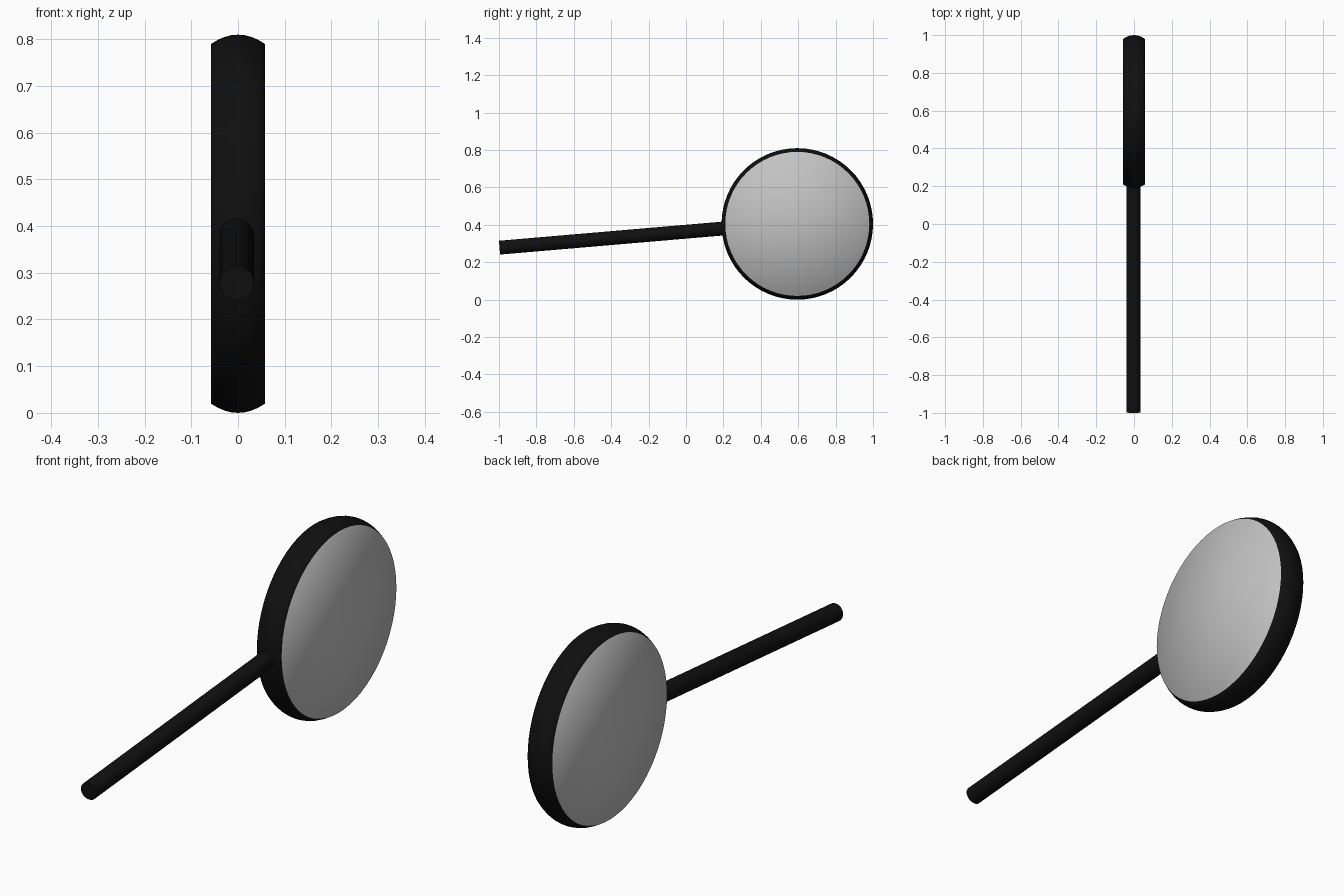
import bpy, bmesh, math
from mathutils import Vector

cube = bpy.data.objects.get("Cube")
if cube:
    bpy.data.objects.remove(cube, do_unlink=True)


def make_material(name, value):
    mat = bpy.data.materials.new(name)
    mat.use_nodes = True
    color = (value, value, value, 1)
    mat.diffuse_color = color
    mat.node_tree.nodes["Principled BSDF"].inputs["Base Color"].default_value = color
    return mat


black = make_material("black_frame", 0.005)
glass = make_material("grey_glass", 0.54)

# Round head: a bulging rim closed on both sides by softly shaded glass
SEGMENTS, STEPS = 64, 8
HALF_WIDTH, GLASS_RADIUS, BULGE = 0.058, 0.385, 0.02
center = Vector((0, 0.595, 0.405))

bm = bmesh.new()
rows = []
for i in range(STEPS + 1):
    t = 2 * i / STEPS - 1
    radius = GLASS_RADIUS + BULGE * (1 - t * t)
    rows.append([
        bm.verts.new((t * HALF_WIDTH, radius * math.cos(a), radius * math.sin(a)))
        for a in (math.tau * k / SEGMENTS for k in range(SEGMENTS))
    ])
for low, high in zip(rows, rows[1:]):
    for k in range(SEGMENTS):
        n = (k + 1) % SEGMENTS
        bm.faces.new((low[k], low[n], high[n], high[k]))
for side, row in ((-1, rows[0]), (1, rows[-1])):
    hub = bm.verts.new((side * HALF_WIDTH, 0, 0))
    for k in range(SEGMENTS):
        face = bm.faces.new((hub, row[k], row[(k + 1) % SEGMENTS]))
        face.material_index = 1
bmesh.ops.recalc_face_normals(bm, faces=bm.faces)
for face in bm.faces:
    face.smooth = True
mesh = bpy.data.meshes.new("lens_and_rim")
bm.to_mesh(mesh)
bm.free()
mesh.materials.append(black)
mesh.materials.append(glass)
head = bpy.data.objects.new("lens_and_rim", mesh)
head.location = center
bpy.context.collection.objects.link(head)

# Straight handle, slightly tilted, running into the rim
start = Vector((-0.003, -0.997, 0.278))
end = Vector((-0.003, 0.23, 0.383))
axis = end - start
bpy.ops.mesh.primitive_cylinder_add(
    vertices=32, radius=0.037, depth=axis.length, location=(start + end) / 2)
handle = bpy.context.object
handle.name = "handle"
handle.rotation_euler = axis.to_track_quat("Z", "X").to_euler()
handle.data.materials.append(black)
bpy.ops.object.shade_smooth_by_angle(angle=math.radians(40))
